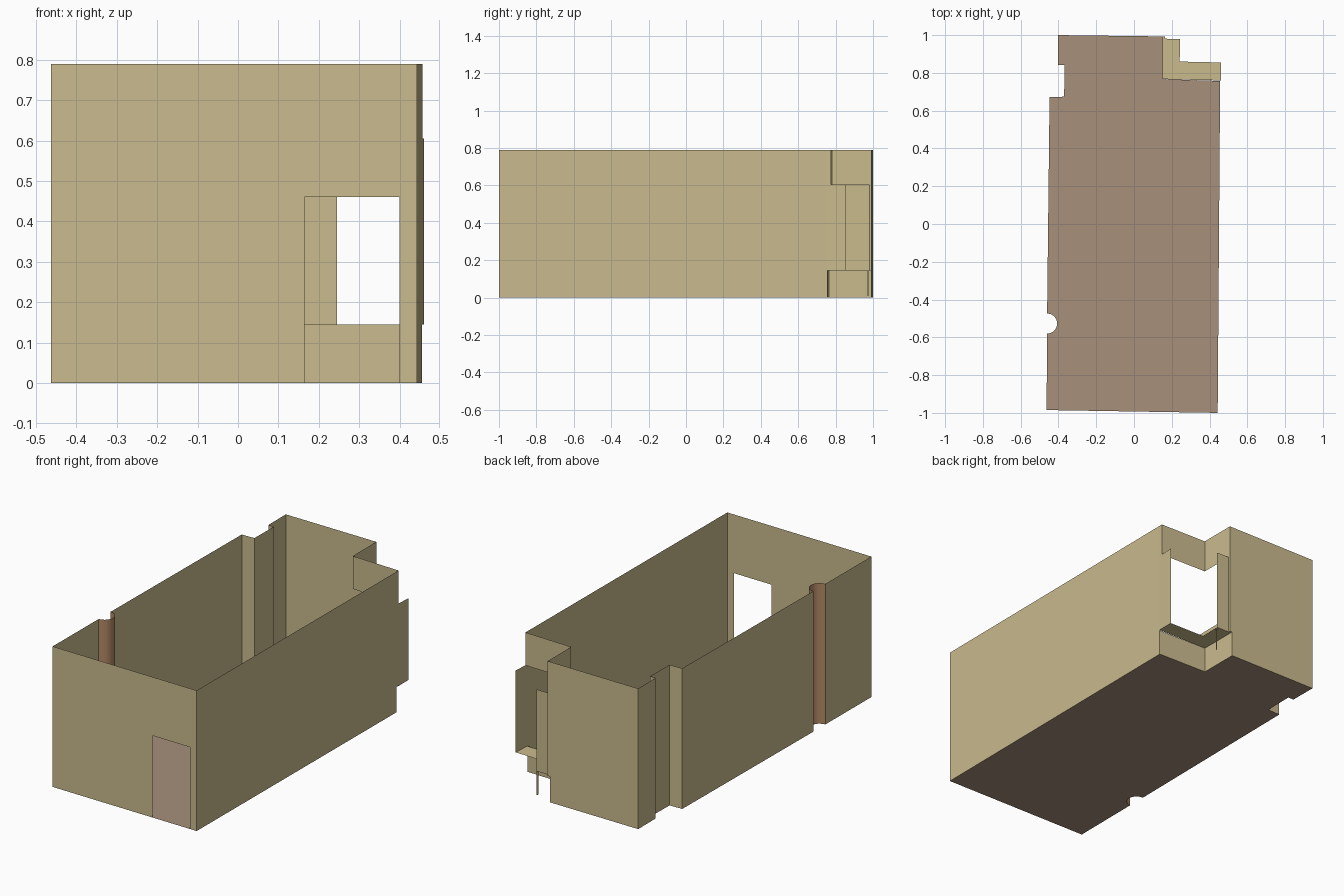
import bpy, bmesh, math

if "Cube" in bpy.data.objects:
    bpy.data.objects.remove(bpy.data.objects["Cube"])

H = 0.79            # wall height
SILL, HEAD = 0.145, 0.605   # window bay bottom and top
DOOR_H = 0.46


def material(name, rgb):
    m = bpy.data.materials.new(name)
    m.diffuse_color = (*rgb, 1)
    m.use_nodes = True
    m.node_tree.nodes["Principled BSDF"].inputs["Base Color"].default_value = m.diffuse_color
    return m


WALL = material("wall tan", (0.59, 0.495, 0.27))
FLOOR = material("floor brown", (0.385, 0.28, 0.195))
COLUMN = material("column terracotta", (0.45, 0.25, 0.13))


def make(name, bm, mat):
    me = bpy.data.meshes.new(name)
    bmesh.ops.remove_doubles(bm, verts=bm.verts, dist=1e-5)
    bm.to_mesh(me)
    bm.free()
    me.materials.append(mat)
    ob = bpy.data.objects.new(name, me)
    bpy.context.collection.objects.link(ob)
    return ob


def sheets(name, mat, *runs):
    """Thin upright sheets; each run is (plan path, bottom z, top z)."""
    bm = bmesh.new()
    for path, z0, z1 in runs:
        for a, b in zip(path, path[1:]):
            bm.faces.new([bm.verts.new(p) for p in
                          ((*a, z0), (*a, z1), (*b, z1), (*b, z0))])
    return make(name, bm, mat)


def plate(name, mat, outline, z):
    bm = bmesh.new()
    f = bm.faces.new([bm.verts.new((x, y, z)) for x, y in outline])
    f.normal_update()
    if f.normal.z < 0:
        f.normal_flip()
    bmesh.ops.triangulate(bm, faces=bm.faces[:])
    return make(name, bm, mat)


# Plan points
front_left, front_right = (-0.463, -0.985), (0.443, -1.0)
right_end = (0.456, 0.757)
notch_in, notch_back = (0.15, 0.767), (0.15, 0.993)

# Half-round column biting into the left wall
cx, cy, r, n = -0.46, -0.527, 0.053, 16
arc = [(cx + r * math.cos(t), cy + r * math.sin(t))
       for t in (-math.pi / 2 + math.pi * i / n for i in range(n + 1))]

left_back = [arc[-1], (-0.447, 0.672), (-0.37, 0.674), (-0.367, 0.843),
             (-0.402, 0.843), (-0.403, 1.0), notch_back]

# Floor
plate("floor", FLOOR, [front_left] + arc + left_back[1:] +
      [notch_in, right_end, front_right], 0)


# Front wall with doorway
def on_front(x):
    t = (x - front_left[0]) / (front_right[0] - front_left[0])
    return (x, front_left[1] + t * (front_right[1] - front_left[1]))


d0, d1 = on_front(0.165), on_front(0.40)
sheets("front_wall", WALL, ([d0, front_left], 0, H),
       ([d1, d0], DOOR_H, H), ([front_right, d1], 0, H))

# Left and back walls, column, right wall
sheets("left_wall", WALL, ([front_left, arc[0]], 0, H))
sheets("left_back_walls", WALL, (left_back, 0, H))
col = sheets("round_column", COLUMN, (arc, 0, H))
for p in col.data.polygons:
    p.use_smooth = True
sheets("right_wall", WALL, ([right_end, front_right], 0, H))

# Corner window bay: low wall, upper wall and outer side pieces
sheets("bay_low_wall", WALL, ([notch_back, notch_in, right_end], 0, SILL))
sheets("bay_upper_wall", WALL,
       ([notch_back, (0.165, 0.993), (0.165, 0.784), (0.457, 0.775), right_end],
        HEAD, H))
sheets("bay_sides", WALL,
       ([notch_back, (0.165, 0.993), (0.165, 0.981), (0.245, 0.979)], SILL, HEAD),
       ([(0.461, 0.855), right_end], SILL, HEAD))
sheets("bay_corner_strip", WALL, ([(0.243, 0.979), (0.241, 0.968)], 0.01, SILL))
plate("bay_sill", WALL,
      [notch_in, (0.461, 0.76), (0.461, 0.855), (0.242, 0.86), (0.243, 0.979),
       (0.165, 0.981), (0.165, 0.993), notch_back], SILL)
